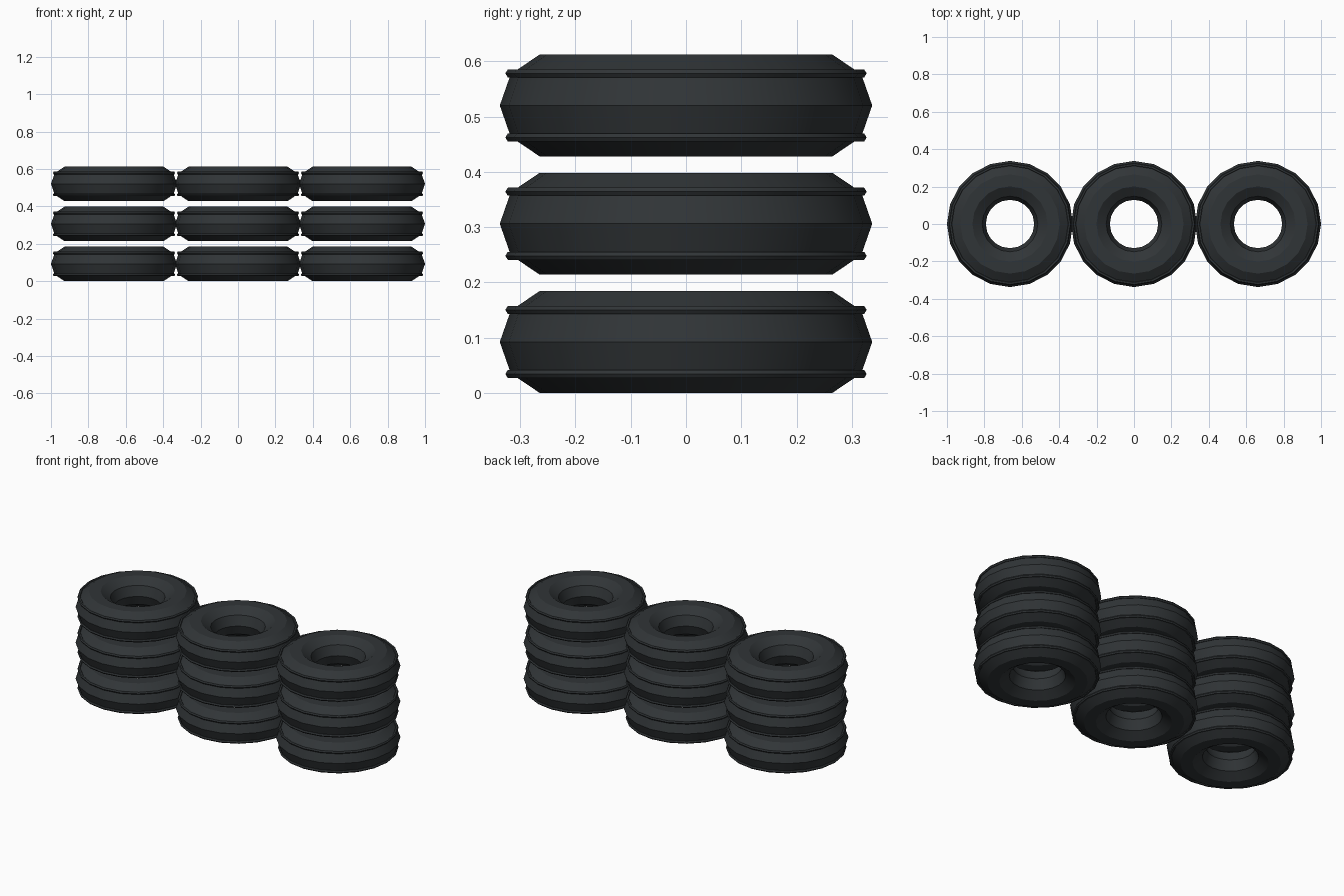
import bpy, math

if "Cube" in bpy.data.objects:
    bpy.data.objects.remove(bpy.data.objects["Cube"])

mat = bpy.data.materials.new("rubber")
mat.diffuse_color = (0.03, 0.035, 0.038, 1)
mat.use_nodes = True
mat.node_tree.nodes["Principled BSDF"].inputs["Base Color"].default_value = mat.diffuse_color


def torus(name, major, minor, seg, sides, z, x, squash):
    bpy.ops.mesh.primitive_torus_add(location=(x, 0, z), major_radius=major,
                                     minor_radius=minor, major_segments=seg,
                                     minor_segments=sides)
    ob = bpy.context.object
    ob.name = name
    ob.scale.z = squash
    bpy.ops.object.transform_apply(location=False, rotation=False, scale=True)
    ob.data.materials.append(mat)
    bpy.ops.object.shade_smooth_by_angle(angle=math.radians(30))
    return ob


# Three stacks of three tyres
for col in range(3):
    x = (col - 1) * 0.663
    for row in range(3):
        z = 0.092 + row * 0.214
        torus("tyre", 0.233, 0.104, 20, 10, z, x, 0.93)
        # Raised sidewall ribs
        for side in (-1, 1):
            torus("tyre_rib", 0.318, 0.009, 20, 6, z + side * 0.058, x, 0.93)
